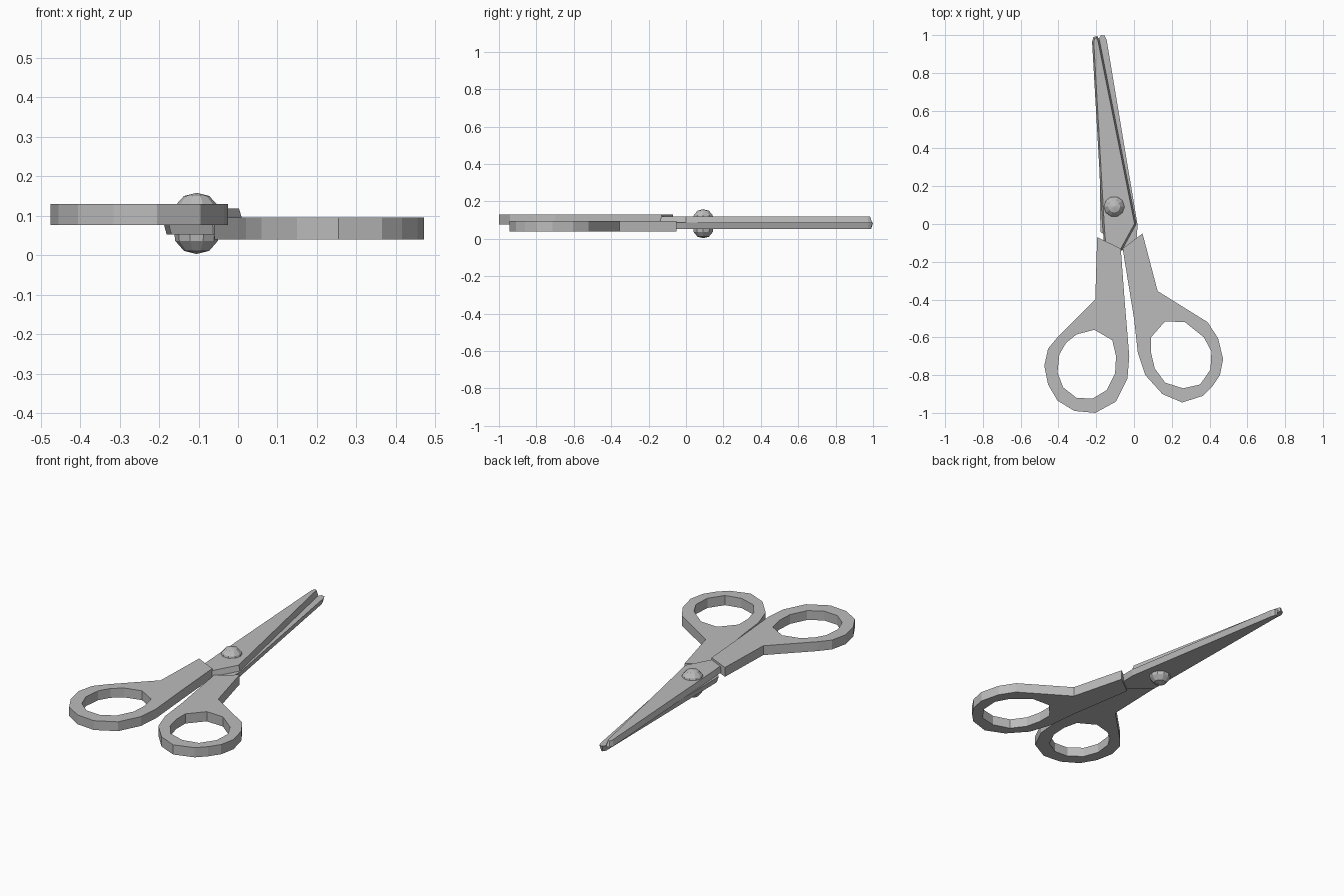
import bpy
import bmesh
from math import cos, sin, tau

cube = bpy.data.objects.get("Cube")
if cube:
    bpy.data.objects.remove(cube, do_unlink=True)

GREY = (0.5, 0.5, 0.5, 1.0)
metal = bpy.data.materials.new("plain_grey")
metal.use_nodes = True
metal.diffuse_color = GREY
shader = next(n for n in metal.node_tree.nodes if n.type == "BSDF_PRINCIPLED")
shader.inputs["Base Color"].default_value = GREY


def add_mesh(name, bm):
    """Turn a bmesh into a flat-shaded object."""
    bmesh.ops.recalc_face_normals(bm, faces=bm.faces[:])
    mesh = bpy.data.meshes.new(name)
    bm.to_mesh(mesh)
    bm.free()
    mesh.materials.append(metal)
    obj = bpy.data.objects.new(name, mesh)
    bpy.context.collection.objects.link(obj)
    return obj


def add_handle(name, outline, hole, bottom, top):
    """Filled flat profile with a finger hole, extruded to a slab."""
    curve = bpy.data.curves.new(name + "_profile", "CURVE")
    curve.dimensions = "2D"
    curve.fill_mode = "BOTH"
    curve.extrude = (top - bottom) / 2
    for points in (outline, hole):
        spline = curve.splines.new("POLY")
        spline.points.add(len(points) - 1)
        for target, (x, y) in zip(spline.points, points):
            target.co = (x, y, 0, 1)
        spline.use_cyclic_u = True
    profile = bpy.data.objects.new(name + "_profile", curve)
    bpy.context.collection.objects.link(profile)
    bpy.context.view_layer.update()
    evaluated = profile.evaluated_get(bpy.context.evaluated_depsgraph_get())
    mesh = bpy.data.meshes.new_from_object(evaluated)
    bm = bmesh.new()
    bm.from_mesh(mesh)
    bpy.data.objects.remove(profile, do_unlink=True)
    bpy.data.meshes.remove(mesh)
    bmesh.ops.remove_doubles(bm, verts=bm.verts[:], dist=0.0005)
    bmesh.ops.translate(bm, verts=bm.verts[:], vec=(0, 0, (top + bottom) / 2))
    for face in bm.faces:
        face.smooth = False
        face.material_index = 0
    return add_mesh(name, bm)


def add_blade(name, outline, inner_z, outer_z, bevel=0.009):
    """Blade with a wide inner face and sloping sides."""
    bm = bmesh.new()
    inner = bm.faces.new([bm.verts.new((x, y, inner_z)) for x, y in outline])
    bm.normal_update()
    bmesh.ops.duplicate(bm, geom=[inner])
    bmesh.ops.inset_region(bm, faces=[inner], thickness=bevel,
                           use_even_offset=True, use_boundary=True)
    for v in inner.verts:
        v.co.z = outer_z
    bmesh.ops.remove_doubles(bm, verts=bm.verts[:], dist=0.0001)
    return add_mesh(name, bm)


def add_rivet(name, centre, profile, sides=10):
    """Profile of (radius, z) turned around the pivot."""
    bm = bmesh.new()
    rings = []
    for radius, z in profile:
        rings.append([bm.verts.new((centre[0] + radius * cos(tau * i / sides),
                                    centre[1] + radius * sin(tau * i / sides), z))
                      for i in range(sides)])
    for low, high in zip(rings, rings[1:]):
        for i in range(sides):
            j = (i + 1) % sides
            bm.faces.new((low[i], low[j], high[j], high[i]))
    bmesh.ops.remove_doubles(bm, verts=bm.verts[:], dist=0.0001)
    return add_mesh(name, bm)


# Upper handle, on the right
add_handle(
    "upper_handle",
    [(-.195, -.07), (-.07, -.13), (-.05, -.4), (-.025, -.7), (-.035, -.82),
     (-.095, -.94), (-.205, -1), (-.315, -.99), (-.405, -.935), (-.455, -.85),
     (-.475, -.75), (-.455, -.66), (-.405, -.6), (-.205, -.4)],
    [(-.21, -.56), (-.115, -.615), (-.095, -.7), (-.1, -.79), (-.145, -.88),
     (-.22, -.925), (-.305, -.92), (-.375, -.865), (-.405, -.785),
     (-.395, -.69), (-.36, -.63), (-.305, -.585)],
    bottom=.077, top=.13)

# Lower handle, on the left
add_handle(
    "lower_handle",
    [(.045, -.05), (.125, -.355), (.39, -.52), (.445, -.605), (.472, -.715),
     (.455, -.8), (.415, -.86), (.365, -.91), (.255, -.945), (.15, -.9),
     (.06, -.8), (.02, -.68), (0, -.5), (-.06, -.13)],
    [(.165, -.515), (.27, -.52), (.37, -.6), (.41, -.675), (.405, -.77),
     (.35, -.85), (.26, -.87), (.165, -.84), (.11, -.765), (.09, -.68),
     (.09, -.6)],
    bottom=.04, top=.095)

# Blades, tucked into the handles at the base
add_blade(
    "upper_blade",
    [(-.155, -.15), (-.065, -.14), (.012, 0), (-.183, .975), (-.195, .995),
     (-.215, .99), (-.222, .965), (-.165, -.03)],
    inner_z=.0875, outer_z=.118)
add_blade(
    "lower_blade",
    [(.015, -.12), (.018, 0), (-.145, .975), (-.155, .997), (-.175, 1),
     (-.19, .975), (-.178, -.04), (-.065, -.14)],
    inner_z=.0865, outer_z=.053)

# Rivet with a dome on both sides
add_rivet("rivet", (-.105, .092),
          [(0, .003), (.032, .011), (.054, .036), (.056, .052),
           (.056, .112), (.052, .128), (.032, .15), (0, .158)])
